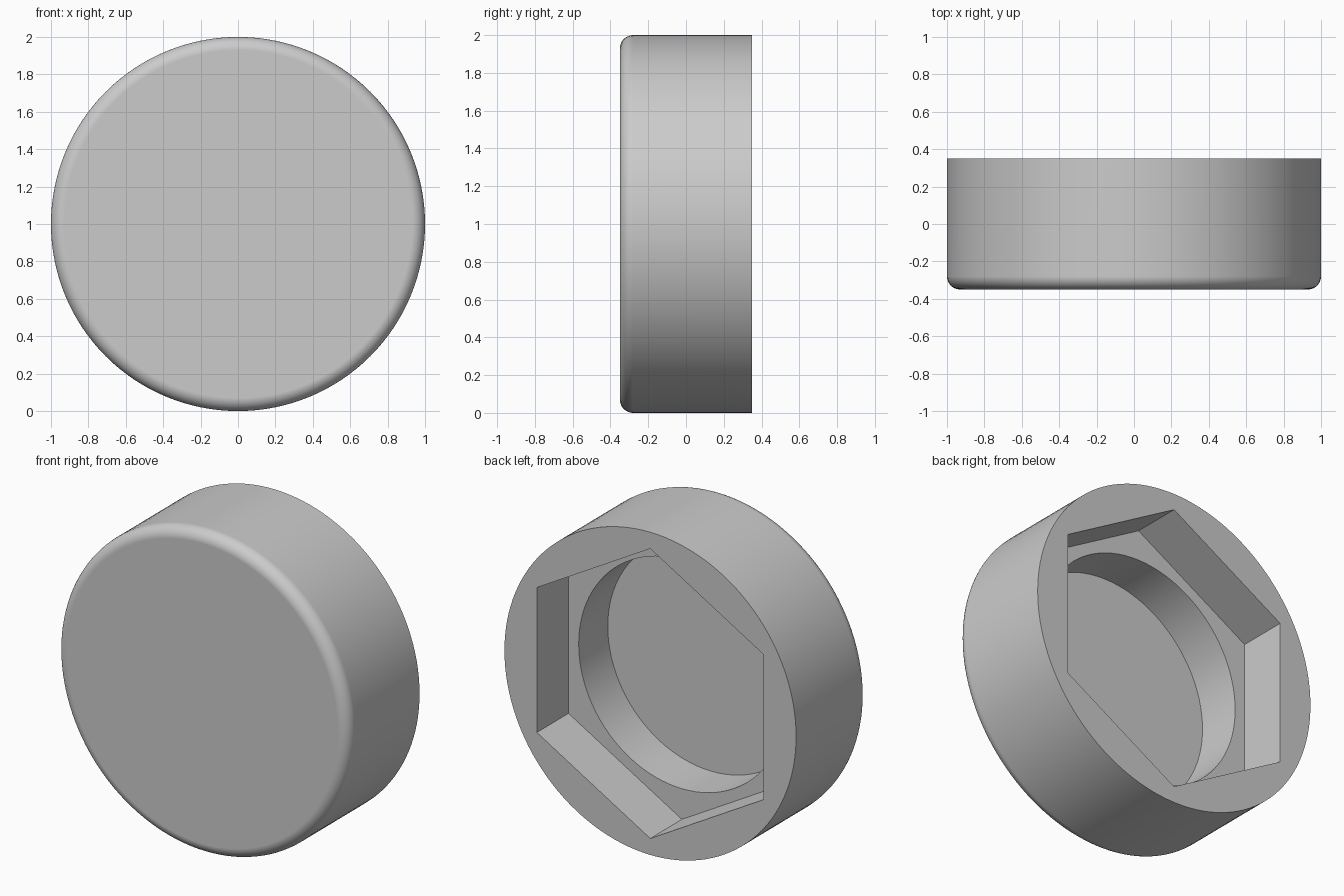
import bpy
import bmesh
from math import radians
from mathutils import Matrix

cube = bpy.data.objects.get("Cube")
if cube:
    bpy.data.objects.remove(cube, do_unlink=True)

HALF_DEPTH = 0.35
FILLET = 0.07

grey = bpy.data.materials.new("plain grey")
grey.use_nodes = True
grey.diffuse_color = (0.6, 0.6, 0.6, 1)
grey.node_tree.nodes["Principled BSDF"].inputs["Base Color"].default_value = (0.6, 0.6, 0.6, 1)


def prism(name, sides, radius, front, back, fillet=0):
    """Prism lying along y, with an optional rounded front rim."""
    bm = bmesh.new()
    place = Matrix.Translation((0, (front + back) / 2, 1)) @ Matrix.Rotation(radians(90), 4, "X")
    bmesh.ops.create_cone(bm, cap_ends=True, segments=sides, radius1=radius,
                          radius2=radius, depth=back - front, matrix=place)
    if fillet:
        rim = [e for e in bm.edges if all(v.co.y < front + 0.001 for v in e.verts)]
        bmesh.ops.bevel(bm, geom=rim, offset=fillet, segments=8, profile=0.5,
                        affect="EDGES", clamp_overlap=True)
    bmesh.ops.recalc_face_normals(bm, faces=bm.faces)
    mesh = bpy.data.meshes.new(name)
    bm.to_mesh(mesh)
    bm.free()
    mesh.materials.append(grey)
    obj = bpy.data.objects.new(name, mesh)
    bpy.context.collection.objects.link(obj)
    return obj


# Round cap with a rounded front rim
cap = prism("round_cap", 128, 1.0, -HALF_DEPTH, HALF_DEPTH, FILLET)

# Hexagonal pocket in the back, with a deeper round recess inside it
cutters = [prism("hex_pocket_cutter", 6, 0.898, 0.04, 0.6),
           prism("round_recess_cutter", 96, 0.708, -0.245, 0.5)]

bpy.ops.object.select_all(action="DESELECT")
cap.select_set(True)
bpy.context.view_layer.objects.active = cap
for cutter in cutters:
    cutter.hide_render = True
    cut = cap.modifiers.new(cutter.name, "BOOLEAN")
    cut.operation = "DIFFERENCE"
    cut.solver = "EXACT"
    cut.object = cutter
    bpy.ops.object.modifier_apply(modifier=cut.name)
    bpy.data.objects.remove(cutter, do_unlink=True)

# Smooth curved walls, flat caps and crisp pocket edges
bpy.ops.object.shade_smooth_by_angle(angle=radians(30))
weighted = cap.modifiers.new("even_shading", "WEIGHTED_NORMAL")
weighted.keep_sharp = True
